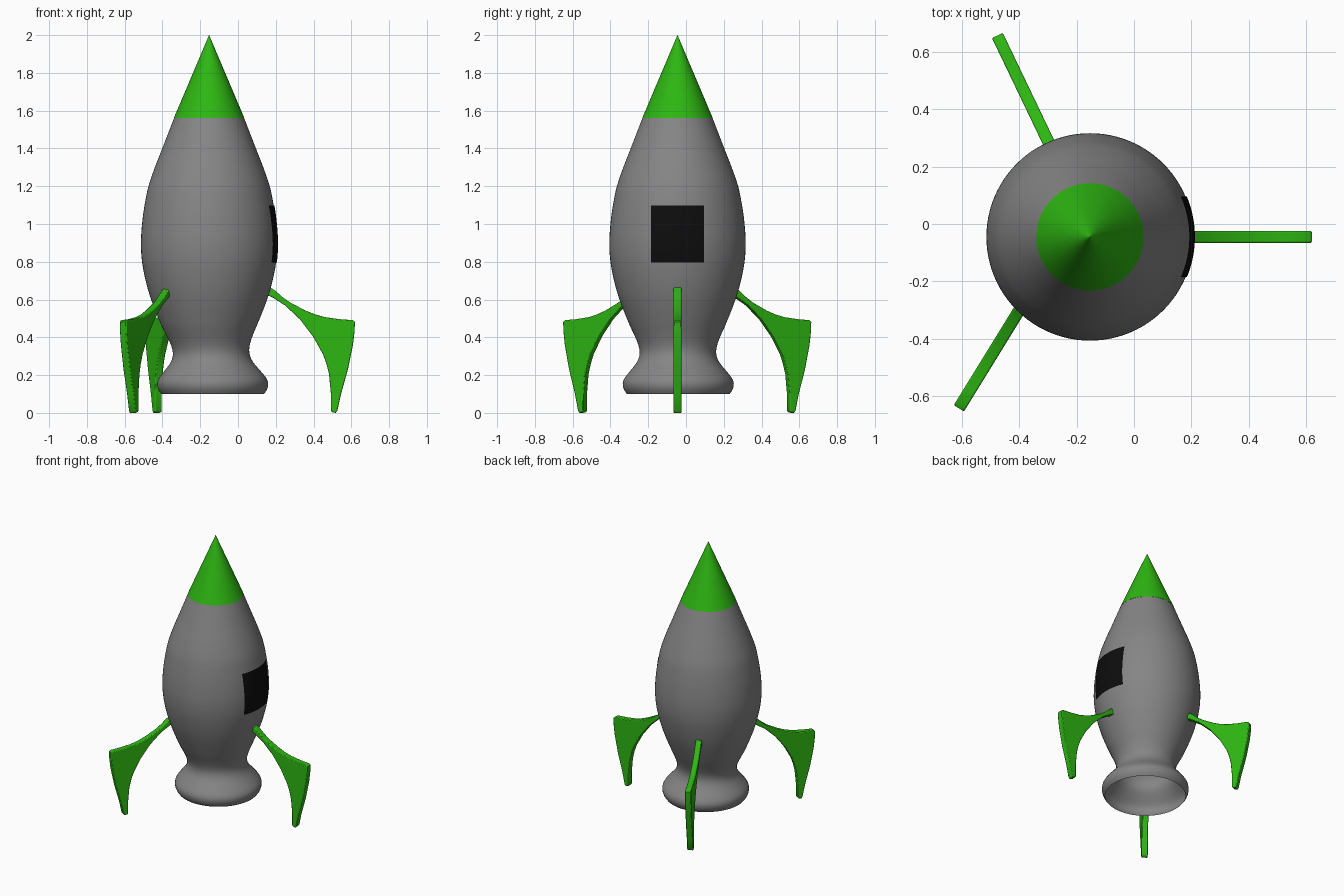
import bpy, bmesh, math
from mathutils import Vector

if "Cube" in bpy.data.objects:
    bpy.data.objects.remove(bpy.data.objects["Cube"])

CX, CY = -0.153, -0.045      # hull axis
SEG = 96


def material(name, rgb):
    m = bpy.data.materials.new(name)
    m.diffuse_color = (*rgb, 1)
    m.use_nodes = True
    m.node_tree.nodes["Principled BSDF"].inputs["Base Color"].default_value = m.diffuse_color
    return m


GREY = material("hull grey", (0.235, 0.235, 0.235))
GREEN = material("bright green", (0.027, 0.47, 0.006))
BLACK = material("window black", (0.004, 0.004, 0.004))

# Hull profile: (height, radius)
PROFILE = [(0.10, 0.272), (0.12, 0.286), (0.15, 0.294), (0.18, 0.287), (0.22, 0.256),
           (0.27, 0.217), (0.31, 0.203), (0.35, 0.206), (0.40, 0.224), (0.47, 0.256),
           (0.60, 0.307), (0.70, 0.336), (0.80, 0.355), (0.90, 0.361), (1.02, 0.353),
           (1.12, 0.338), (1.20, 0.321), (1.30, 0.287), (1.40, 0.248), (1.56, 0.186)]


def slope(i):
    a, b = PROFILE[max(i - 1, 0)], PROFILE[min(i + 1, len(PROFILE) - 1)]
    return (b[1] - a[1]) / (b[0] - a[0])


def radius(z):
    """Smooth interpolation of the hull profile."""
    i = 0
    while i < len(PROFILE) - 2 and z > PROFILE[i + 1][0]:
        i += 1
    (z0, r0), (z1, r1) = PROFILE[i], PROFILE[i + 1]
    h = z1 - z0
    t = (z - z0) / h
    return ((2*t**3 - 3*t**2 + 1) * r0 + (t**3 - 2*t**2 + t) * h * slope(i)
            + (3*t**2 - 2*t**3) * r1 + (t**3 - t**2) * h * slope(i + 1))


def finish(name, bm, mat, angle=40):
    bmesh.ops.recalc_face_normals(bm, faces=bm.faces)
    me = bpy.data.meshes.new(name)
    bm.to_mesh(me)
    bm.free()
    me.materials.append(mat)
    ob = bpy.data.objects.new(name, me)
    bpy.context.collection.objects.link(ob)
    bpy.ops.object.select_all(action='DESELECT')
    ob.select_set(True)
    bpy.context.view_layer.objects.active = ob
    bpy.ops.object.shade_smooth_by_angle(angle=math.radians(angle))
    return ob


def skin(bm, rows, closed):
    """Quads between successive rows of vertices."""
    for a, b in zip(rows, rows[1:]):
        n = len(a)
        for i in range(n if closed else n - 1):
            j = (i + 1) % n
            bm.faces.new((a[i], a[j], b[j], b[i]))


# Hull: open shell; the nozzle flare sits slightly off the axis
bm = bmesh.new()
rows = []
N = 80
for k in range(N + 1):
    z = 0.10 + 1.46 * k / N
    t = min(max((z - 0.18) / 0.30, 0), 1)
    shift = 1 - t * t * (3 - 2 * t)
    r = radius(z)
    rows.append([bm.verts.new((CX + 0.019 * shift + r * math.cos(2 * math.pi * i / SEG),
                               CY + 0.004 * shift + r * math.sin(2 * math.pi * i / SEG), z))
                 for i in range(SEG)])
skin(bm, rows, True)
finish("hull", bm, GREY)

# Nose cone
bm = bmesh.new()
bmesh.ops.create_cone(bm, cap_ends=False, segments=SEG, radius1=0.187, radius2=0.0005, depth=0.44)
bmesh.ops.translate(bm, verts=bm.verts, vec=(CX, CY, 1.78))
finish("nose_cone", bm, GREEN)

# Window: thin curved plate following the hull on the +x side
bm = bmesh.new()
rows = []
for k in range(17):
    z = 0.797 + 0.302 * k / 16
    r = radius(z) + 0.004
    row = []
    for i in range(21):
        y = -0.14 + 0.28 * i / 20
        row.append(bm.verts.new((CX + math.sqrt(r * r - y * y), CY + y, z)))
    rows.append(row)
skin(bm, rows, False)
window = finish("window", bm, BLACK)
if window.data.polygons[0].normal.x < 0:
    window.data.flip_normals()

# Fins: one outline (distance from axis, height), extruded and bevelled
FIN = [(0.31, 0.674), (0.349, 0.648), (0.388, 0.614), (0.428, 0.585), (0.508, 0.543),
       (0.56, 0.522), (0.613, 0.507), (0.693, 0.496), (0.760, 0.491), (0.772, 0.482),
       (0.770, 0.430), (0.762, 0.362), (0.735, 0.230), (0.698, 0.098), (0.679, 0.010),
       (0.670, 0.0), (0.650, 0.004), (0.645, 0.012), (0.645, 0.098), (0.635, 0.204),
       (0.621, 0.260), (0.603, 0.310), (0.550, 0.405), (0.481, 0.495), (0.402, 0.569),
       (0.333, 0.613), (0.31, 0.622)]
HALF = 0.021


def fin(name, origin, degrees):
    a = math.radians(degrees)
    out = Vector((math.cos(a), math.sin(a), 0))
    side = Vector((-math.sin(a), math.cos(a), 0))
    base = Vector((*origin, 0))
    bm = bmesh.new()
    verts = [bm.verts.new(base + out * d + Vector((0, 0, z)) - side * HALF) for d, z in FIN]
    face = bm.faces.new(verts)
    ext = bmesh.ops.extrude_face_region(bm, geom=[face], use_keep_orig=True)
    moved = [v for v in ext["geom"] if isinstance(v, bmesh.types.BMVert)]
    bmesh.ops.translate(bm, verts=moved, vec=side * 2 * HALF)
    ob = finish(name, bm, GREEN, 50)
    bev = ob.modifiers.new("rounded edges", 'BEVEL')
    bev.width = 0.005
    bev.segments = 2
    bev.limit_method = 'ANGLE'
    bev.angle_limit = math.radians(60)


fin("right_fin", (CX, CY), 0)
fin("back_left_fin", (-0.142, -0.040), 115.6)
fin("front_left_fin", (-0.205, 0.016), 238.4)
